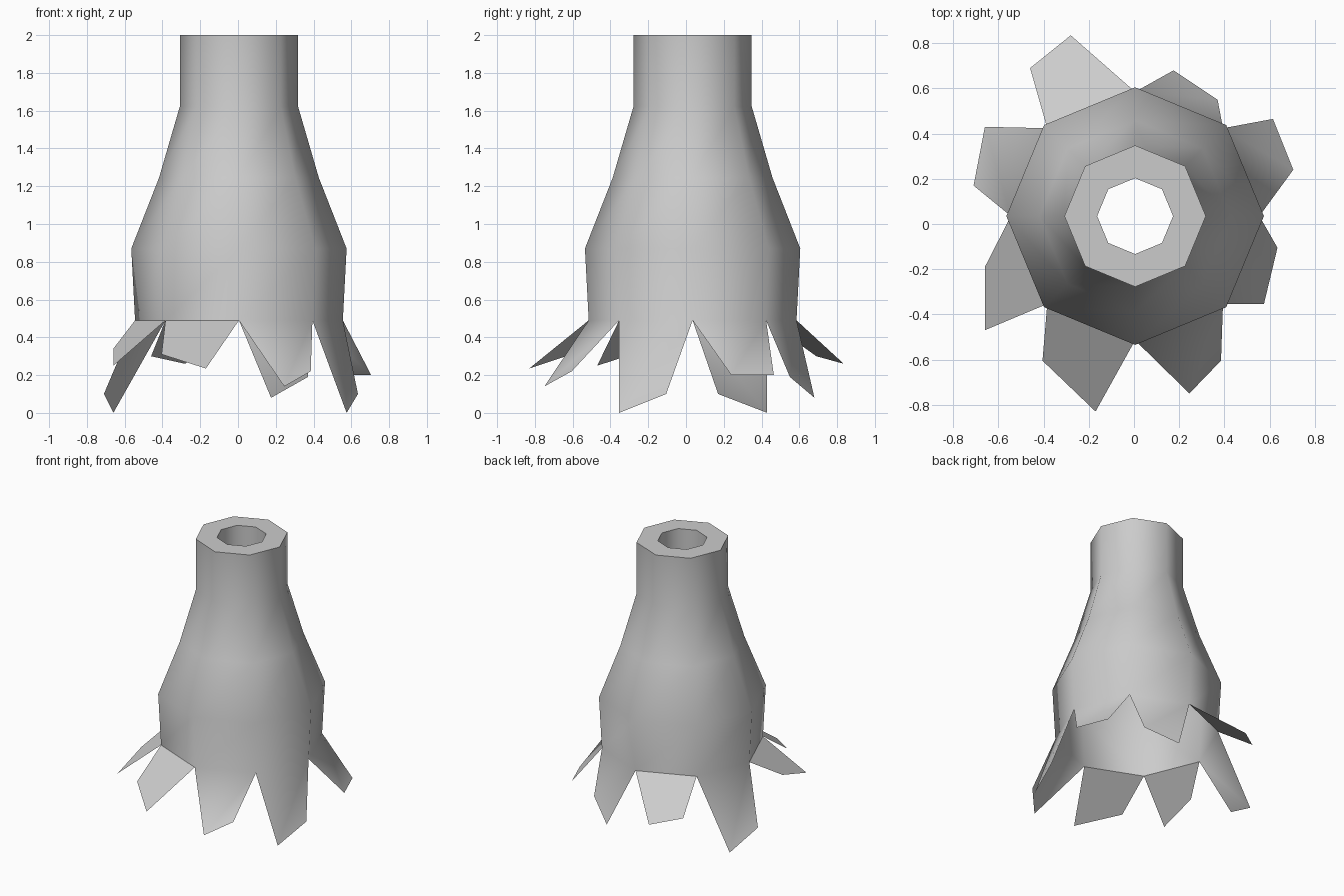
import bpy, bmesh, math

if "Cube" in bpy.data.objects:
    bpy.data.objects.remove(bpy.data.objects["Cube"])

CX, CY, N = 0.005, 0.035, 8
bm = bmesh.new()

def ring(r, z):
    return [bm.verts.new((CX + r * math.cos(2 * math.pi * k / N),
                          CY + r * math.sin(2 * math.pi * k / N), z)) for k in range(N)]

# Octagonal bottle shell: bottom to rim, then over the lip and down the inside of the neck
profile = [(0.55, 0.49), (0.57, 0.87), (0.423, 1.245), (0.313, 1.622),
           (0.313, 2.0), (0.168, 2.0), (0.168, 1.62)]
rings = [ring(r, z) for r, z in profile]
for a, b in zip(rings, rings[1:]):
    for k in range(N):
        j = (k + 1) % N
        bm.faces.new((a[k], a[j], b[j], b[k]))

# Splayed jagged shards: two tips per side, counter-clockwise from +x
tips = [
    ((0.705, 0.24, 0.20), (0.615, 0.465, 0.20)),
    ((0.37, 0.55, 0.19), (0.175, 0.68, 0.08)),
    ((-0.28, 0.835, 0.26), (-0.46, 0.69, 0.30)),
    ((-0.66, 0.43, 0.0), (-0.71, 0.17, 0.10)),
    ((-0.66, -0.19, 0.34), (-0.66, -0.47, 0.25)),
    ((-0.405, -0.605, 0.31), (-0.17, -0.83, 0.235)),
    ((0.245, -0.75, 0.14), (0.385, -0.605, 0.22)),
    ((0.575, -0.355, 0.0), (0.635, -0.105, 0.10)),
]
base = rings[0]
for k, (p, q) in enumerate(tips):
    bm.faces.new((base[(k + 1) % N], base[k], bm.verts.new(p), bm.verts.new(q)))

mesh = bpy.data.meshes.new("broken_bottle")
bm.to_mesh(mesh)
bm.free()
bottle = bpy.data.objects.new("broken_bottle", mesh)
bpy.context.collection.objects.link(bottle)
bpy.context.view_layer.objects.active = bottle
bottle.select_set(True)
bpy.ops.object.shade_smooth_by_angle(angle=math.radians(50))
